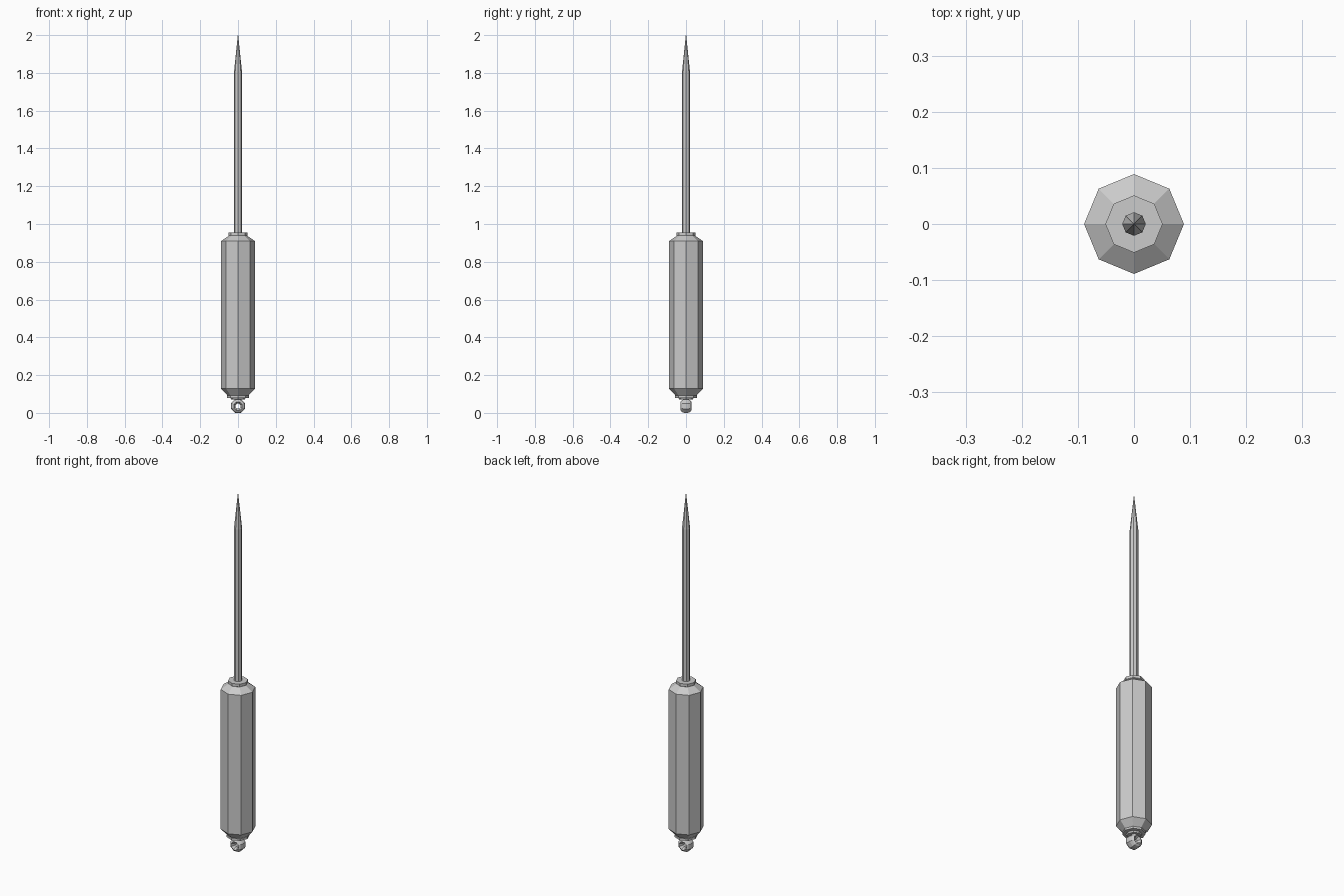
import bpy, bmesh
from math import cos, sin, pi

if "Cube" in bpy.data.objects:
    bpy.data.objects.remove(bpy.data.objects["Cube"])


def lathe(name, profile, sides=8, axis='Z', centre_z=0.0, phase=0.0, closed=False):
    """Revolve (radius, height) points; closed makes a ring, else ends are capped."""
    bm = bmesh.new()
    rings = []
    for r, h in profile:
        ring = []
        for i in range(sides):
            a = phase + 2 * pi * i / sides
            c, s = r * cos(a), r * sin(a)
            co = (c, s, h) if axis == 'Z' else (c, h, s + centre_z)
            ring.append(bm.verts.new(co))
        rings.append(ring)
    pairs = list(zip(rings, rings[1:]))
    if closed:
        pairs.append((rings[-1], rings[0]))
    else:
        bm.faces.new(rings[0])
        bm.faces.new(rings[-1])
    for a, b in pairs:
        for i in range(sides):
            j = (i + 1) % sides
            bm.faces.new((a[i], a[j], b[j], b[i]))
    bmesh.ops.remove_doubles(bm, verts=bm.verts, dist=1e-5)
    bmesh.ops.recalc_face_normals(bm, faces=bm.faces)
    mesh = bpy.data.meshes.new(name)
    bm.to_mesh(mesh)
    bm.free()
    obj = bpy.data.objects.new(name, mesh)
    bpy.context.collection.objects.link(obj)
    return obj


# Octagonal grip with bevelled ends
lathe("handle", [(0.052, 0.088), (0.089, 0.128), (0.089, 0.91), (0.046, 0.94)])

# Collars at both ends of the grip
lathe("top_collar", [(0.046, 0.936), (0.051, 0.94), (0.051, 0.955)])
lathe("bottom_collar", [(0.035, 0.07), (0.04, 0.078), (0.058, 0.08),
                        (0.058, 0.091), (0.05, 0.095)])

# Thin shaft with a tapered point
lathe("spike", [(0.021, 0.94), (0.021, 1.807), (0.001, 2.0)])

# Chunky hanging eyelet, hole running front to back
lathe("eyelet", [(0.014, -0.014), (0.024, -0.029), (0.034, -0.022), (0.039, -0.009),
                 (0.039, 0.009), (0.034, 0.022), (0.024, 0.029), (0.014, 0.014)],
      axis='Y', centre_z=0.036, phase=pi / 8, closed=True)
